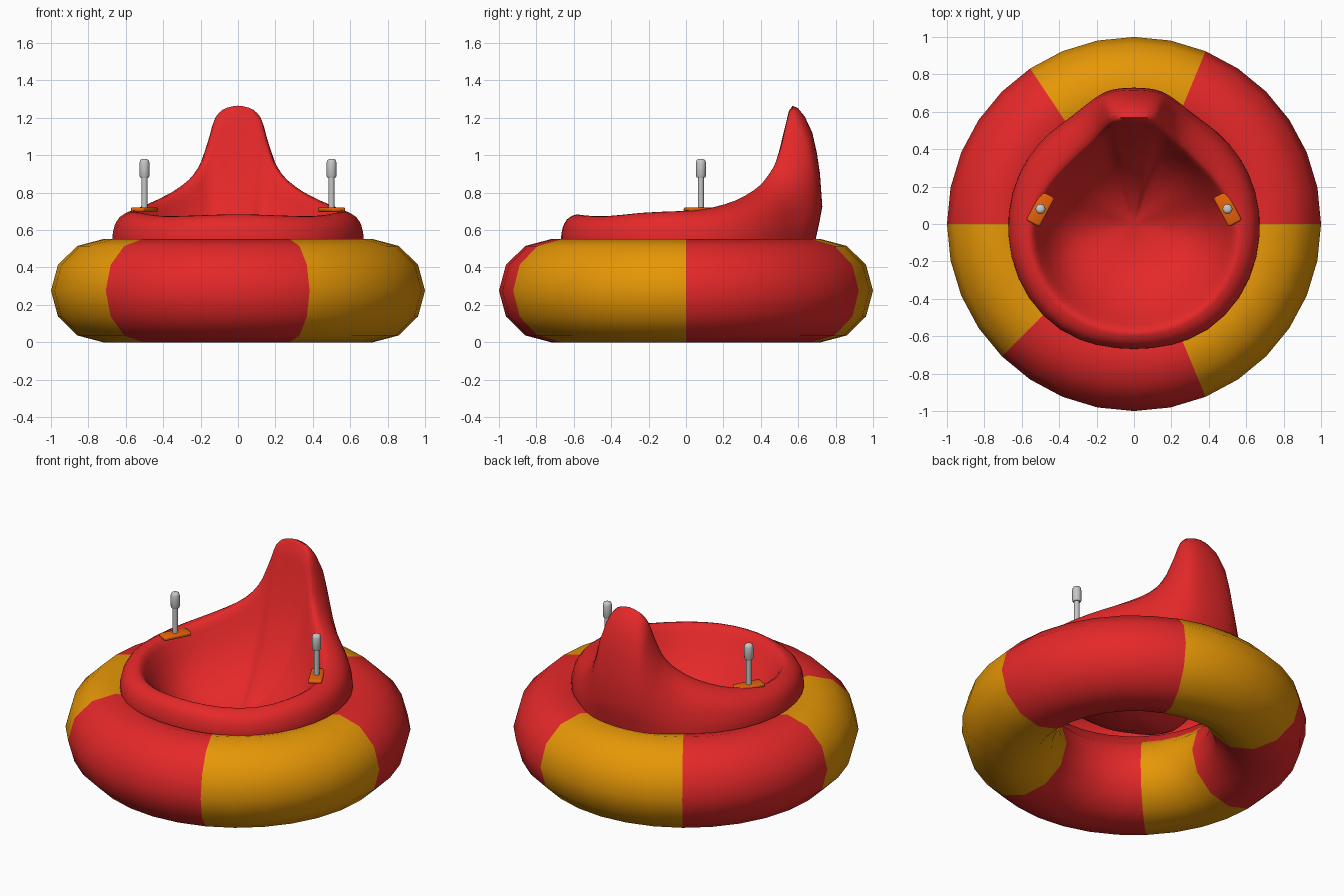
import bpy, bmesh, math
from mathutils import Vector, Matrix

if "Cube" in bpy.data.objects:
    bpy.data.objects.remove(bpy.data.objects["Cube"])


def material(name, rgb):
    m = bpy.data.materials.new(name)
    m.diffuse_color = (*rgb, 1)
    m.use_nodes = True
    m.node_tree.nodes["Principled BSDF"].inputs["Base Color"].default_value = m.diffuse_color
    return m


RED = material("red", (0.78, 0.021, 0.022))
AMBER = material("amber", (0.79, 0.31, 0.002))
ORANGE = material("dark orange", (0.80, 0.125, 0.003))
GREY = material("grey metal", (0.57, 0.57, 0.57))


def finish(name, bm, mats, angle=60):
    bmesh.ops.recalc_face_normals(bm, faces=bm.faces)
    me = bpy.data.meshes.new(name)
    bm.to_mesh(me)
    bm.free()
    for m in mats:
        me.materials.append(m)
    ob = bpy.data.objects.new(name, me)
    bpy.context.collection.objects.link(ob)
    bpy.ops.object.select_all(action='DESELECT')
    ob.select_set(True)
    bpy.context.view_layer.objects.active = ob
    bpy.ops.object.shade_smooth_by_angle(angle=math.radians(angle))
    return ob


def spline(keys, x):
    """Smooth monotone (Hermite) interpolation through rows (x, a, b, ...)."""
    n = len(keys)
    x = min(max(x, keys[0][0]), keys[-1][0])
    i = max(k for k in range(n - 1) if keys[k][0] <= x)
    h = keys[i + 1][0] - keys[i][0]
    t = (x - keys[i][0]) / h
    out = []
    for c in range(1, len(keys[0])):
        def slope(k):
            if k in (0, n - 1):
                return 0.0
            a = (keys[k][c] - keys[k - 1][c]) / (keys[k][0] - keys[k - 1][0])
            b = (keys[k + 1][c] - keys[k][c]) / (keys[k + 1][0] - keys[k][0])
            return 0.0 if a * b <= 0 else 2 * a * b / (a + b)
        p, q, m0, m1 = keys[i][c], keys[i + 1][c], slope(i) * h, slope(i + 1) * h
        out.append(p * (2*t**3 - 3*t*t + 1) + m0 * (t**3 - 2*t*t + t)
                   + q * (3*t*t - 2*t**3) + m1 * (t**3 - t*t))
    return out


# Inflatable ring: 32 x 12 torus with coloured sectors
bm = bmesh.new()
NU, NV = 32, 12
grid = []
for i in range(NU):
    a = 2 * math.pi * i / NU
    row = []
    for j in range(NV):
        b = 2 * math.pi * j / NV
        r = 0.72 + 0.28 * math.cos(b)
        row.append(bm.verts.new((r * math.cos(a), r * math.sin(a),
                                 0.276 + 0.276 * math.sin(b))))
    grid.append(row)
starts = [0, 6, 11, 16, 20, 26]          # first segment of each sector
for i in range(NU):
    sector = sum(i >= s for s in starts) - 1
    for j in range(NV):
        k, l = (i + 1) % NU, (j + 1) % NV
        f = bm.faces.new((grid[i][j], grid[k][j], grid[k][l], grid[i][l]))
        f.material_index = sector % 2
finish("ring", bm, [RED, AMBER])

# Seat tub: sections lofted round the centre, rim rising into a backrest
# rim: angle from the back, crest radius, crest height, extra outer bulge
RIM = [(0, 0.57, 1.265, 0.04), (7, 0.573, 1.25, 0.04), (12, 0.57, 1.205, 0.035),
       (15.5, 0.555, 1.10, 0.025), (21, 0.525, 0.965, 0.012), (30, 0.495, 0.875, 0),
       (45, 0.485, 0.80, 0), (66, 0.51, 0.738, 0), (85, 0.55, 0.706, 0),
       (110, 0.575, 0.695, 0), (140, 0.585, 0.674, 0), (180, 0.58, 0.684, 0)]
# outline of the tub where it leaves the ring: angle, radius
BASE = [(0, 0.692), (14, 0.69), (35, 0.662), (65, 0.668), (95, 0.674),
        (140, 0.688), (180, 0.668)]
# outer wall: (height share, radius share)
OUTER = [(0, 1), (0.12, 1.0), (0.25, 0.98), (0.5, 0.9), (0.65, 0.8), (0.8, 0.65),
         (0.92, 0.4), (0.98, 0.18), (1, 0)]
# inner wall: radius share, then depth share at the front, side and back
INNER = [(0.965, 0.04, 0.03, 0.03), (0.93, 0.11, 0.12, 0.12), (0.87, 0.26, 0.34, 0.27),
         (0.79, 0.43, 0.58, 0.43), (0.68, 0.62, 0.78, 0.59), (0.53, 0.81, 0.92, 0.74),
         (0.35, 0.95, 0.975, 0.87), (0.17, 0.99, 0.995, 0.95)]
WEIGHT = [(0, 0, 0, 1), (55, 0, 0, 1), (105, 0, 1, 0), (150, 1, 0, 0), (180, 1, 0, 0)]
FLOOR = 0.34


def section(phi):
    rc, zc, bulge = spline(RIM, phi)
    base = spline(BASE, phi)[0]
    weights = spline(WEIGHT, phi)
    pts = [(0.51, 0.43), (0.57, 0.53), (0.64, 0.547)]    # skirt tucked on the ring
    for f, g in OUTER:
        R = base + bulge * min(1, f * 4)
        pts.append((rc + (R - rc) * g, 0.545 + (zc - 0.545) * f))
    for g, *depths in INNER:
        d = sum(w * v for w, v in zip(weights, depths)) / sum(weights)
        pts.append((rc * g, zc - (zc - FLOOR) * d))
    return pts


half = [0, 3, 6, 8.5, 10.5, 12, 13.5, 15, 17, 19.5, 22, 26, 30, 36, 42, 50, 58, 66,
        75, 85, 95, 105, 115, 125, 135, 145, 155, 163, 172, 180]
stations = half + [-p for p in reversed(half[1:-1])]
bm = bmesh.new()
loops = []
for p in stations:
    a = math.radians(p)
    loops.append([bm.verts.new((r * math.sin(a), r * math.cos(a), z))
                  for r, z in section(abs(p))])
centre = bm.verts.new((0, 0, FLOOR))
for i, cur in enumerate(loops):
    nxt = loops[(i + 1) % len(loops)]
    for j in range(len(cur) - 1):
        bm.faces.new((cur[j], nxt[j], nxt[j + 1], cur[j + 1]))
    bm.faces.new((cur[-1], nxt[-1], centre))
finish("seat", bm, [RED], 75)


def cylinder(name, x, rings, mat):
    """Upright lathe part from (radius, z) rings."""
    bm = bmesh.new()
    n, prev = 12, None
    for r, z in rings:
        row = [bm.verts.new((x + r * math.cos(2 * math.pi * k / n),
                             0.08 + r * math.sin(2 * math.pi * k / n), z))
               for k in range(n)]
        if prev is None:
            bm.faces.new(row[::-1])
        else:
            for k in range(n):
                bm.faces.new((prev[k], prev[(k + 1) % n], row[(k + 1) % n], row[k]))
        prev = row
    bm.faces.new(prev)
    finish(name, bm, [mat], 50)


# Control levers on both sides: base plate, rod and grip
for side, s in (("left", -1), ("right", 1)):
    bm = bmesh.new()
    bmesh.ops.create_cube(bm, size=1, matrix=Matrix.Translation((s * 0.5, 0.08, 0.709))
                          @ Matrix.Rotation(math.radians(28 * s), 4, 'Z')
                          @ Matrix.Diagonal((0.08, 0.175, 0.026, 1)))
    bmesh.ops.bevel(bm, geom=bm.edges[:], offset=0.01, segments=2, affect='EDGES',
                    profile=0.5)
    finish(side + "_lever_plate", bm, [ORANGE], 60)
    cylinder(side + "_lever_rod", s * 0.5, [(0.016, 0.70), (0.016, 0.89)], GREY)
    cylinder(side + "_lever_grip", s * 0.5, [(0.022, 0.88), (0.027, 0.89),
             (0.027, 0.96), (0.022, 0.975), (0.012, 0.98)], GREY)
